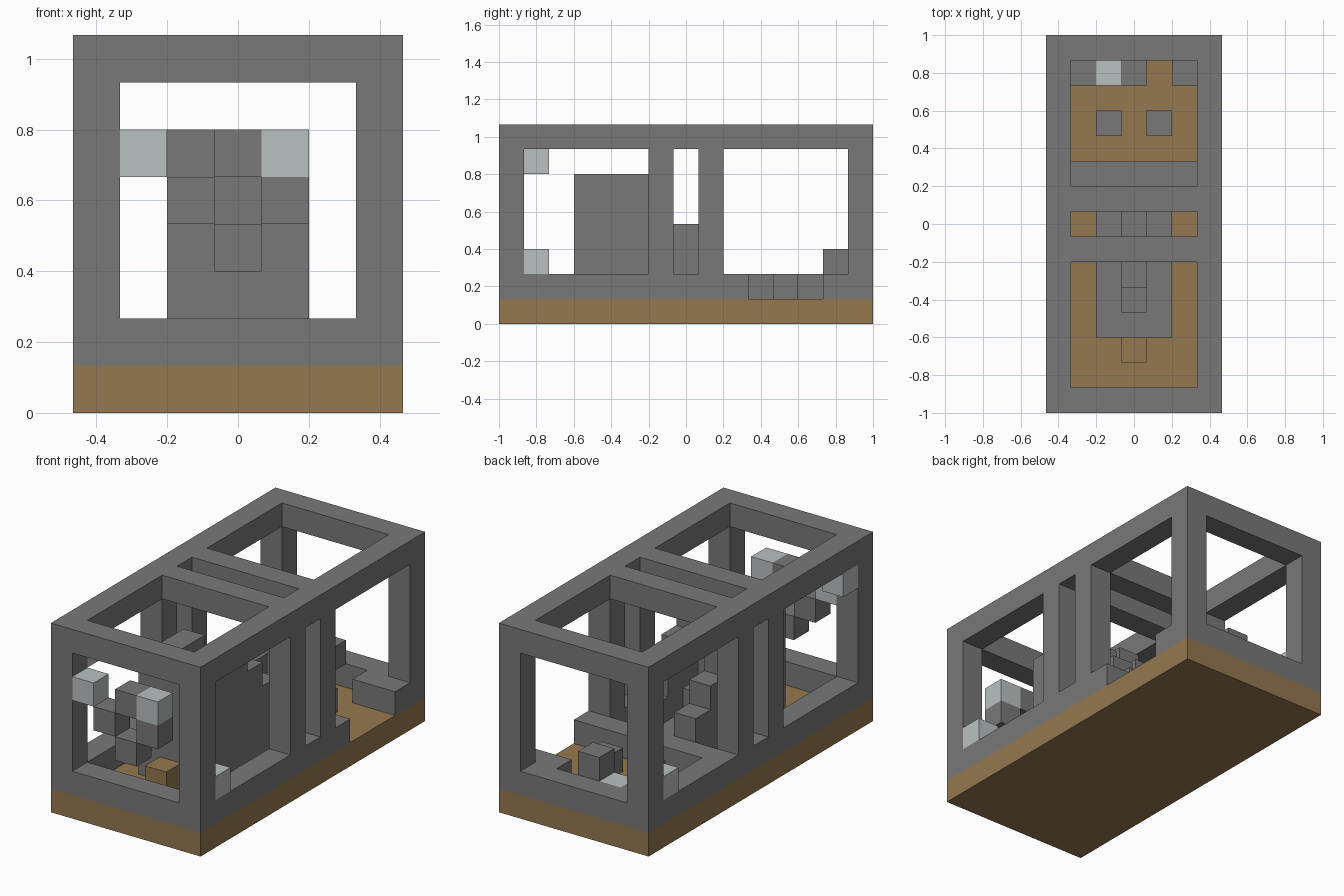
import bpy
import bmesh

old = bpy.data.objects.get("Cube")
if old:
    bpy.data.objects.remove(old, do_unlink=True)

U = 2 / 15  # one block


def material(name, rgb):
    m = bpy.data.materials.new(name)
    m.use_nodes = True
    colour = (*rgb, 1)
    m.diffuse_color = colour
    m.node_tree.nodes["Principled BSDF"].inputs["Base Color"].default_value = colour
    return m


STONE = material("stone_grey", (0.19, 0.19, 0.19))
EARTH = material("earth_brown", (0.30, 0.19, 0.08))
PALE = material("pale_grey", (0.49, 0.53, 0.53))


def blocks(name, cells, mat):
    """Join unit blocks into one shell, leaving out faces between neighbours."""
    cells = set(cells)
    bm = bmesh.new()
    for c in cells:
        for axis in range(3):
            for side in (0, 1):
                near = list(c)
                near[axis] += 2 * side - 1
                if tuple(near) in cells:
                    continue
                u, v = (axis + 1) % 3, (axis + 2) % 3
                loop = []
                for a, b in ((0, 0), (1, 0), (1, 1), (0, 1)):
                    p = list(c)
                    p[axis] += side
                    p[u] += a
                    p[v] += b
                    loop.append(bm.verts.new(((p[0] - 3.5) * U, (p[1] - 7.5) * U, p[2] * U)))
                bm.faces.new(loop if side else loop[::-1])
    bmesh.ops.remove_doubles(bm, verts=bm.verts[:], dist=U / 100)
    bmesh.ops.dissolve_limit(bm, angle_limit=0.01, verts=bm.verts[:], edges=bm.edges[:])
    mesh = bpy.data.meshes.new(name)
    bm.to_mesh(mesh)
    bm.free()
    mesh.materials.append(mat)
    obj = bpy.data.objects.new(name, mesh)
    bpy.context.collection.objects.link(obj)
    return obj


def box(xs, ys, zs):
    """Cells from first to last inclusive along each axis."""
    return {(x, y, z) for x in range(xs[0], xs[1] + 1)
            for y in range(ys[0], ys[1] + 1) for z in range(zs[0], zs[1] + 1)}


# Earth slab and the single block on it
blocks("ground_slab", box((0, 6), (0, 14), (0, 0)), EARTH)
blocks("ground_block", [(3, 2, 1)], EARTH)

# Frame: sill, posts, top rails and cross bars
frame = set()
for x in (0, 6):
    frame |= box((x, x), (0, 14), (1, 1)) | box((x, x), (0, 14), (7, 7))
    for y in (0, 6, 8, 14):
        frame |= box((x, x), (y, y), (1, 7))
for y in (0, 14):
    frame |= box((0, 6), (y, y), (1, 1))
for y in (0, 6, 8, 14):
    frame |= box((0, 6), (y, y), (7, 7))
frame -= box((6, 6), (10, 12), (1, 1))  # doorway in the sill
frame |= box((1, 5), (9, 9), (1, 1))    # inner step
frame |= {(1, 13, 1), (5, 13, 1)}       # corner fillers
blocks("frame", frame, STONE)

# Stepped ramp with a sunken channel along its middle
ramp = box((2, 4), (3, 3), (1, 5))
for y in range(4, 9):
    rail = min(5, 10 - y)
    channel = max(1, 8 - y)
    ramp |= box((2, 2), (y, y), (1, rail)) | box((4, 4), (y, y), (1, rail))
    ramp |= box((3, 3), (y, y), (1, channel))
blocks("ramp", ramp, STONE)

# Floating blocks in the front opening
for i, (x, z) in enumerate([(2, 4), (3, 3), (3, 5), (4, 4)]):
    blocks(f"front_block_{i + 1}", [(x, 0, z)], STONE)

# Blocks in the rear room
blocks("rear_floor_blocks", [(2, 11, 1), (4, 11, 1)], STONE)
blocks("rear_raised_block", [(3, 13, 2)], STONE)

# Pale blocks
for i, cell in enumerate([(1, 0, 5), (4, 0, 5), (0, 1, 6), (6, 1, 2), (0, 13, 2), (2, 13, 1)]):
    blocks(f"pale_block_{i + 1}", [cell], PALE)
